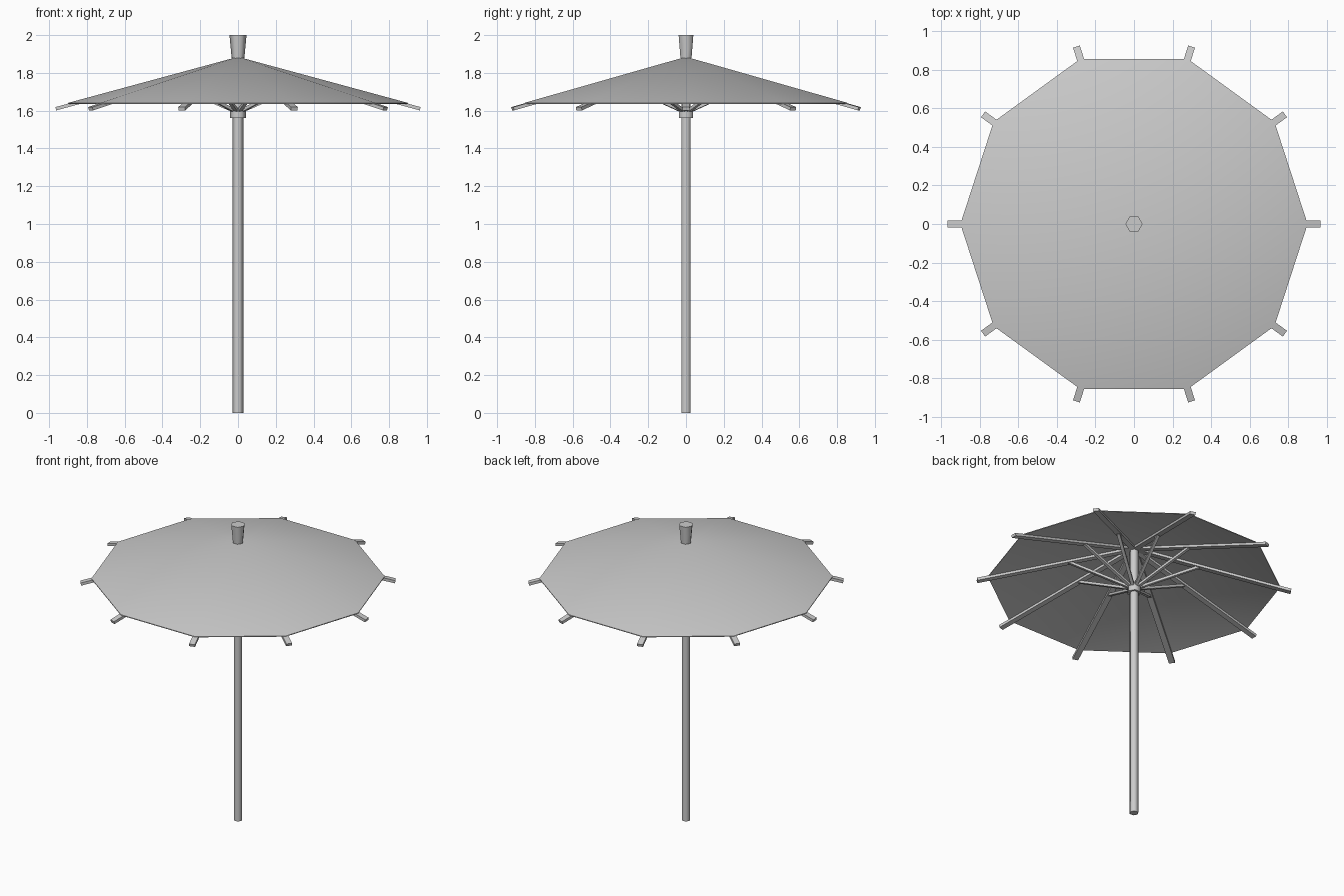
import bpy, bmesh
from math import pi, cos, sin, radians
from mathutils import Vector

if "Cube" in bpy.data.objects:
    bpy.data.objects.remove(bpy.data.objects["Cube"])

SIDES = 10
APEX_Z, EDGE_Z, EDGE_R = 1.885, 1.641, 0.90
SLOPE = (EDGE_Z - APEX_Z) / EDGE_R


def finish(name, bm, smooth=0):
    bmesh.ops.recalc_face_normals(bm, faces=bm.faces)
    me = bpy.data.meshes.new(name)
    bm.to_mesh(me)
    bm.free()
    ob = bpy.data.objects.new(name, me)
    bpy.context.collection.objects.link(ob)
    if smooth:
        bpy.ops.object.select_all(action='DESELECT')
        ob.select_set(True)
        bpy.context.view_layer.objects.active = ob
        bpy.ops.object.shade_smooth_by_angle(angle=radians(smooth))
    return ob


def hex_post(name, r1, r2, z1, z2):
    """Six-sided post with corners on the x axis."""
    bm = bmesh.new()
    rings = [[bm.verts.new((r * cos(i * pi / 3), r * sin(i * pi / 3), z)) for i in range(6)]
             for r, z in ((r1, z1), (r2, z2))]
    lo, hi = rings
    for i in range(6):
        j = (i + 1) % 6
        bm.faces.new((lo[i], lo[j], hi[j], hi[i]))
    bm.faces.new(lo[::-1])
    bm.faces.new(hi)
    return finish(name, bm, 65)


def spokes(name, r1, z1, r2, z2, width, height):
    """Ten radial bars; r/z give the top edge of the bar at both ends."""
    bm = bmesh.new()
    d = Vector((r2 - r1, 0, z2 - z1)).normalized()
    down = Vector((d.z, 0, -d.x)) * height
    for k in range(SIDES):
        a = 2 * pi * k / SIDES
        ends = []
        for p in (Vector((r1, 0, z1)), Vector((r2, 0, z2))):
            ring = []
            for s, t in ((-1, 0), (1, 0), (1, 1), (-1, 1)):
                q = p + down * t + Vector((0, s * width / 2, 0))
                ring.append(bm.verts.new((q.x * cos(a) - q.y * sin(a),
                                          q.x * sin(a) + q.y * cos(a), q.z)))
            ends.append(ring)
        for i in range(4):
            j = (i + 1) % 4
            bm.faces.new((ends[0][i], ends[0][j], ends[1][j], ends[1][i]))
        bm.faces.new(ends[0][::-1])
        bm.faces.new(ends[1])
    return finish(name, bm)


# Pole, sliding collar and tapered cap
hex_post("pole", 0.028, 0.028, 0.0, 1.89)
hex_post("collar", 0.043, 0.043, 1.56, 1.61)
hex_post("cap", 0.034, 0.045, 1.88, 2.0)

# Canopy: thin ten-sided cone
bm = bmesh.new()
layers = []
for dz in (0, -0.005):
    tip = bm.verts.new((0, 0, APEX_Z + dz))
    rim = [bm.verts.new((EDGE_R * cos(2 * pi * i / SIDES),
                         EDGE_R * sin(2 * pi * i / SIDES), EDGE_Z + dz)) for i in range(SIDES)]
    for i in range(SIDES):
        bm.faces.new((tip, rim[i], rim[(i + 1) % SIDES]))
    layers.append(rim)
top, bot = layers
for i in range(SIDES):
    j = (i + 1) % SIDES
    bm.faces.new((top[i], bot[i], bot[j], top[j]))
finish("canopy", bm, 40)

# Ribs under the canopy and struts up from the collar
spokes("ribs", 0.01, APEX_Z - 0.004 + SLOPE * 0.01,
       0.967, APEX_Z - 0.004 + SLOPE * 0.967, 0.037, 0.018)
spokes("struts", 0.025, 1.608, 0.40, 1.77, 0.02, 0.016)
